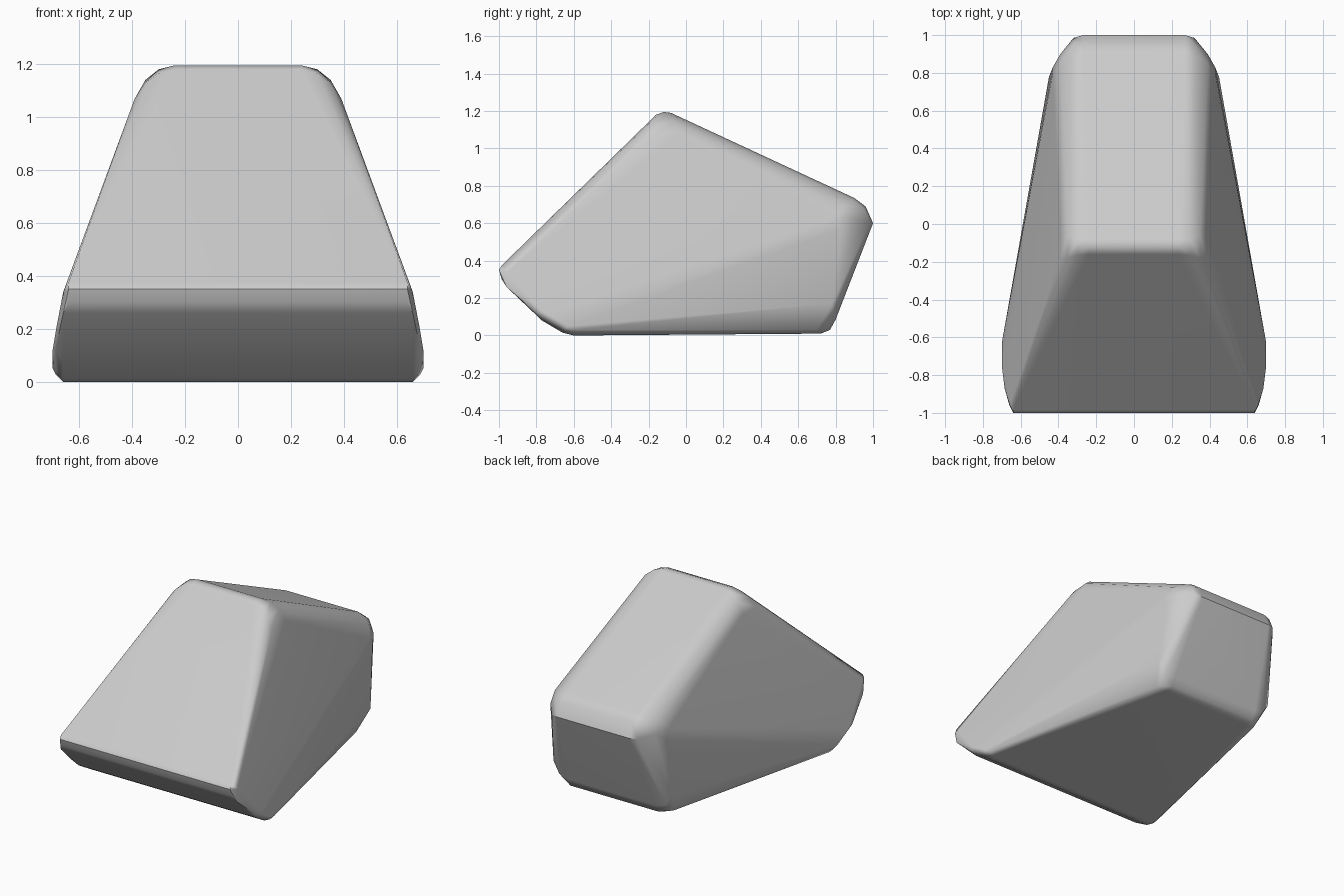
import bpy, bmesh, math

if "Cube" in bpy.data.objects:
    bpy.data.objects.remove(bpy.data.objects["Cube"])

# Rounded wedge block: each corner is a set of half-widths x with (y, z) profile points
ridge = {0.24: [(-.16, 1.18), (-.12, 1.195), (-.08, 1.19)],
         0.30: [(-.165, 1.165), (-.08, 1.18)],
         0.35: [(-.18, 1.13), (-.06, 1.14)],
         0.39: [(-.19, 1.07), (-.05, 1.07)]}
back_top = {0.27: [(.90, .735), (.96, .69), (1, .60)],
            0.32: [(.89, .725), (.95, .68), (.985, .60)],
            0.39: [(.85, .695), (.90, .62)],
            0.43: [(.80, .63), (.83, .57)]}
back_bottom = {0.33: [(.72, .01), (.77, .03), (.80, .085)],
               0.40: [(.70, .03), (.79, .10)],
               0.45: [(.78, .17)]}
front_bottom = {0.66: [(-.60, 0), (-.66, .015), (-.77, .08), (-.88, .19)],
                0.69: [(-.60, .03), (-.80, .12)],
                0.70: [(-.63, .05), (-.75, .12)]}
front_tip = {0.64: [(-1, .35), (-.985, .30), (-.985, .375)],
             0.66: [(-.95, .34), (-.96, .26)],
             0.685: [(-.87, .21)]}

bm = bmesh.new()
for corner in (ridge, back_top, back_bottom, front_bottom, front_tip):
    for x, profile in corner.items():
        for y, z in profile:
            for side in (-1, 1):
                bm.verts.new((side * x, y, z))

# Skin the corners into one convex block and drop unused points
bmesh.ops.convex_hull(bm, input=bm.verts[:])
bmesh.ops.delete(bm, geom=[v for v in bm.verts if not v.link_faces], context='VERTS')
bmesh.ops.dissolve_limit(bm, angle_limit=math.radians(1),
                         verts=bm.verts[:], edges=bm.edges[:])
bmesh.ops.recalc_face_normals(bm, faces=bm.faces[:])

mesh = bpy.data.meshes.new("wedge_block")
bm.to_mesh(mesh)
bm.free()
block = bpy.data.objects.new("wedge_block", mesh)
bpy.context.collection.objects.link(block)

# Soft fillets, crisp base edges
bpy.context.view_layer.objects.active = block
block.select_set(True)
bpy.ops.object.shade_smooth_by_angle(angle=math.radians(35))
mod = block.modifiers.new("weighted_normals", 'WEIGHTED_NORMAL')
mod.keep_sharp = True
